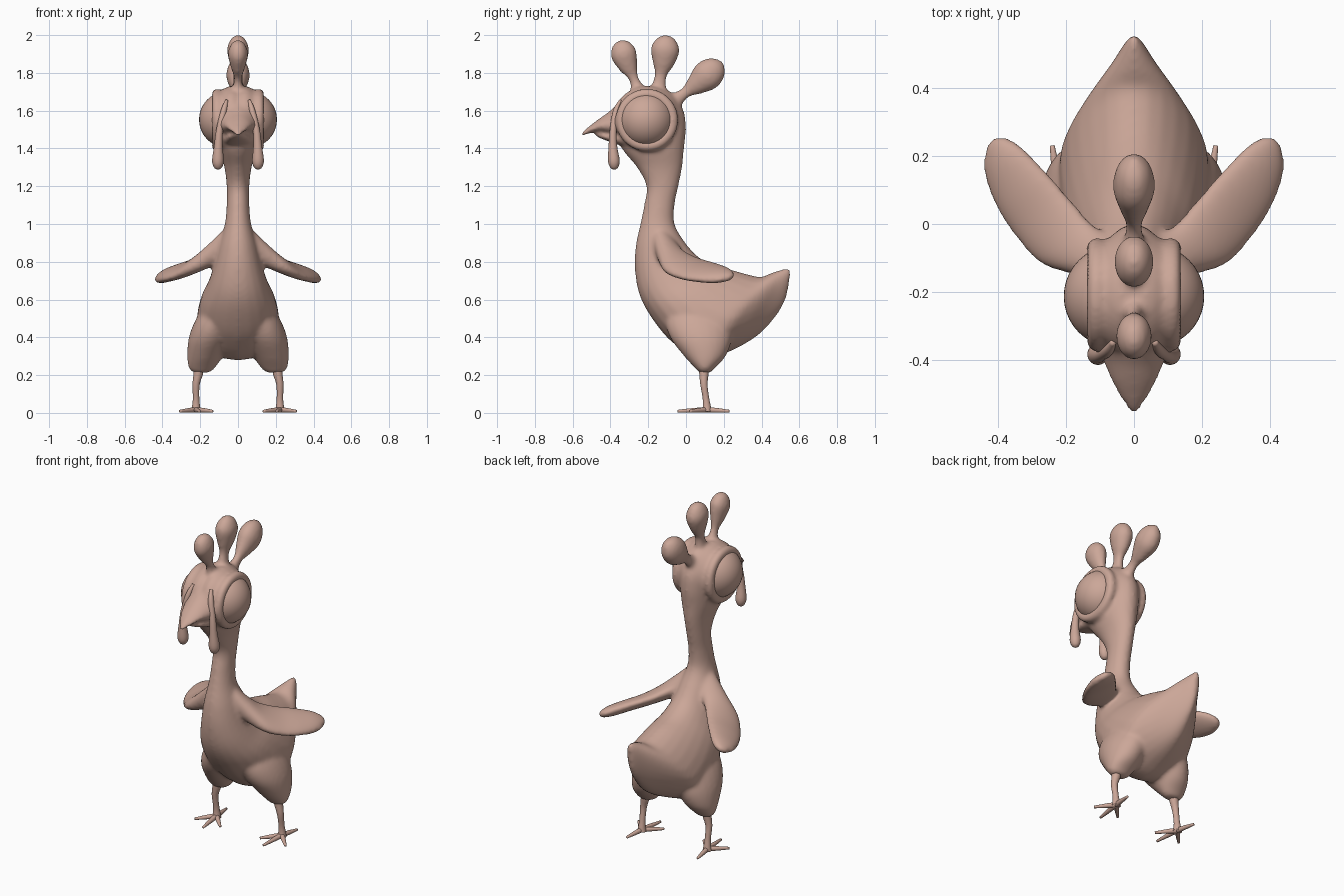
import bpy, bmesh, math
from mathutils import Vector, Matrix

if "Cube" in bpy.data.objects:
    bpy.data.objects.remove(bpy.data.objects["Cube"])

N = 24
mat = bpy.data.materials.new("brown_clay")
mat.diffuse_color = (.60, .385, .315, 1)
mat.use_nodes = True
mat.node_tree.nodes["Principled BSDF"].inputs["Base Color"].default_value = mat.diffuse_color


def make(name, bm):
    bmesh.ops.recalc_face_normals(bm, faces=bm.faces)
    for f in bm.faces:
        f.smooth = True
    me = bpy.data.meshes.new(name)
    bm.to_mesh(me)
    bm.free()
    me.materials.append(mat)
    ob = bpy.data.objects.new(name, me)
    bpy.context.collection.objects.link(ob)
    return ob


def catmull(a, b, c, d, t):
    return 0.5 * (2 * b + (c - a) * t + (2 * a - 5 * b + 4 * c - d) * t * t
                  + (3 * b - a - 3 * c + d) * t ** 3)


def loft(name, secs, steps=5, side=1):
    """secs: (centre, u, v, k); k widens the section on its -v side."""
    n = len(secs)
    rings = []
    for i in range(n - 1):
        q = [secs[max(0, min(n - 1, j))] for j in (i - 1, i, i + 1, i + 2)]
        for s in range(steps + (i == n - 2)):
            rings.append([catmull(*(p[m] for p in q), s / steps) for m in range(4)])
    bm = bmesh.new()
    loops = []
    for c, u, v, k in rings:
        loop = []
        for j in range(N):
            a = 2 * math.pi * j / N
            p = c + v * math.cos(a) + u * (math.sin(a) * (1 - k * math.cos(a)))
            loop.append(bm.verts.new((p.x * side, p.y, p.z)))
        loops.append(loop)
    for a, b in zip(loops, loops[1:]):
        for j in range(N):
            bm.faces.new((a[j], a[(j + 1) % N], b[(j + 1) % N], b[j]))
    bm.faces.new(loops[0])
    bm.faces.new(loops[-1])
    return make(name, bm)


def tube(name, pts, side=1, squash=1.0):
    """pts: (x, y, z, radius); squash flattens the section sideways."""
    P = [Vector(p[:3]) for p in pts]
    secs = []
    for i, p in enumerate(pts):
        t = (P[min(i + 1, len(P) - 1)] - P[max(i - 1, 0)]).normalized()
        u = Vector((1, 0, 0))
        u = (u - t * u.dot(t))
        if u.length < 0.3:
            u = Vector((0, 1, 0)) - t * t.y
        u.normalize()
        secs.append((P[i], u * p[3] * squash, t.cross(u) * p[3], 0.0))
    return loft(name, secs, 4, side)


def ball(name, loc, rx, r):
    bm = bmesh.new()
    bmesh.ops.create_uvsphere(bm, u_segments=40, v_segments=24, radius=1,
                              matrix=Matrix.Translation(loc) @ Matrix.Diagonal((rx, r, r, 1)))
    return make(name, bm)


# head, neck, body and tail: front point, back point, half width, skew
outline = [
    (-.23, 1.725, -.15, 1.73, .04, 0), (-.31, 1.68, -.07, 1.69, .085, 0),
    (-.355, 1.60, -.012, 1.60, .11, 0), (-.365, 1.50, 0, 1.50, .11, 0),
    (-.34, 1.40, -.01, 1.40, .10, 0), (-.26, 1.30, -.02, 1.30, .072, 0),
    (-.21, 1.20, -.04, 1.20, .06, 0), (-.222, 1.10, -.06, 1.10, .06, 0),
    (-.242, 1.0, -.06, 1.0, .07, 0), (-.267, .88, -.01, .91, .10, 0),
    (-.27, .75, .06, .83, .125, .1), (-.245, .62, .15, .78, .155, .2),
    (-.18, .50, .25, .755, .19, .25), (-.08, .38, .34, .73, .21, .25),
    (.07, .28, .40, .72, .21, .25), (.22, .32, .45, .74, .155, .2),
    (.38, .41, .51, .76, .075, .1), (.49, .53, .545, .765, .032, 0),
    (.535, .62, .555, .75, .012, 0)]
secs = [(Vector((0, (a + c) / 2, (b + d) / 2)), Vector((w, 0, 0)),
         Vector((0, (c - a) / 2, (d - b) / 2)), k) for a, b, c, d, w, k in outline]
parts = [loft("body", secs)]

# upper beak and lower beak: y, z, half height, half width
for rows in ([(-.30, 1.56, .10, .10), (-.36, 1.55, .085, .10), (-.41, 1.535, .058, .085),
              (-.46, 1.525, .033, .065), (-.51, 1.50, .02, .04), (-.555, 1.474, .01, .01)],
             [(-.30, 1.45, .05, .08), (-.38, 1.46, .033, .065), (-.44, 1.468, .02, .045),
              (-.48, 1.475, .01, .02)]):
    parts.append(loft("beak", [(Vector((0, y, z)), Vector((w, 0, 0)), Vector((0, 0, h)), .25)
                               for y, z, h, w in rows]))

# comb lobes
for pts in ([(-.245, 1.68, .05), (-.275, 1.765, .027), (-.305, 1.83, .05), (-.33, 1.90, .07),
             (-.345, 1.95, .05), (-.352, 1.972, .015)],
            [(-.15, 1.69, .05), (-.135, 1.78, .032), (-.12, 1.85, .058), (-.11, 1.925, .077),
             (-.105, 1.98, .05), (-.104, 2.0, .015)],
            [(-.09, 1.63, .06), (-.01, 1.69, .03), (.05, 1.735, .056), (.11, 1.785, .082),
             (.165, 1.832, .062), (.194, 1.855, .015)]):
    parts.append(tube("comb", [(0, *p) for p in pts], squash=.76))

wide = Vector((.72, -.54, -.44)).normalized()
thin = wide.cross(Vector((.58, .76, -.3))).normalized()
for s in (1, -1):
    # thighs
    rows = [(.195, .10, .212, .04, .03), (.192, .10, .235, .068, .05), (.175, .10, .30, .094, .11),
            (.145, .08, .40, .115, .165), (.115, .06, .50, .105, .17), (.07, .04, .60, .075, .12)]
    parts.append(loft("thigh", [(Vector((x, y, z)), Vector((a, 0, 0)), Vector((0, b, 0)), 0.0)
                                for x, y, z, a, b in rows], 5, s))
    # wings
    rows = [(.03, -.13, .92, .08, .07), (.11, -.10, .855, .09, .06), (.195, -.06, .80, .105, .044),
            (.265, .015, .765, .108, .036), (.33, .10, .745, .10, .034), (.38, .18, .73, .078, .032),
            (.405, .23, .722, .045, .022), (.413, .25, .72, .012, .012)]
    parts.append(loft("wing", [(Vector((x, y, z)), wide * a, thin * b, 0.0)
                               for x, y, z, a, b in rows], 5, s))
    # eye sockets and rims
    parts.append(ball("socket", (s * .035, -.207, 1.55), .10, .181))
    bpy.ops.mesh.primitive_torus_add(major_radius=.137, minor_radius=.03, major_segments=48,
                                     minor_segments=16, location=(s * .11, -.207, 1.55),
                                     rotation=(0, math.pi / 2, 0))
    rim = bpy.context.object
    rim.data.materials.append(mat)
    parts.append(rim)

# fuse everything above into one soft skin
bpy.ops.object.select_all(action='DESELECT')
for o in parts:
    o.select_set(True)
skin = parts[0]
bpy.context.view_layer.objects.active = skin
bpy.ops.object.join()
m = skin.modifiers.new("Fuse", 'REMESH')
m.mode = 'VOXEL'
m.voxel_size = .01
m.use_smooth_shade = True
m = skin.modifiers.new("Soften", 'SMOOTH')
m.factor = .5
m.iterations = 14
for m in list(skin.modifiers):
    bpy.ops.object.modifier_apply(modifier=m.name)

for s, label in ((1, "right"), (-1, "left")):
    # eyeballs
    ball(label + "_eye", (s * .056, -.212, 1.553), .15, .15)
    # wattles
    tube(label + "_wattle", [(.06, -.345, 1.655, .008), (.075, -.37, 1.60, .016),
                             (.097, -.385, 1.50, .018), (.104, -.387, 1.41, .023),
                             (.106, -.382, 1.335, .031), (.106, -.38, 1.30, .021),
                             (.106, -.38, 1.288, .005)], s)
    # legs
    tube(label + "_leg", [(.205, .095, .27, .03), (.21, .095, .21, .025), (.222, .095, .15, .019),
                          (.222, .105, .08, .017), (.222, .11, .035, .021),
                          (.222, .11, .008, .026)], s)
    # toes
    for i, (x, y) in enumerate([(.135, .02), (.205, -.045), (.308, .02), (.24, .23)]):
        mx, my = (x + .222) / 2, (y + .11) / 2
        tube(f"{label}_toe_{i + 1}", [(.222, .11, .016, .015), (mx, my, .013, .012),
                                      (x, y, .009, .007)], s)
